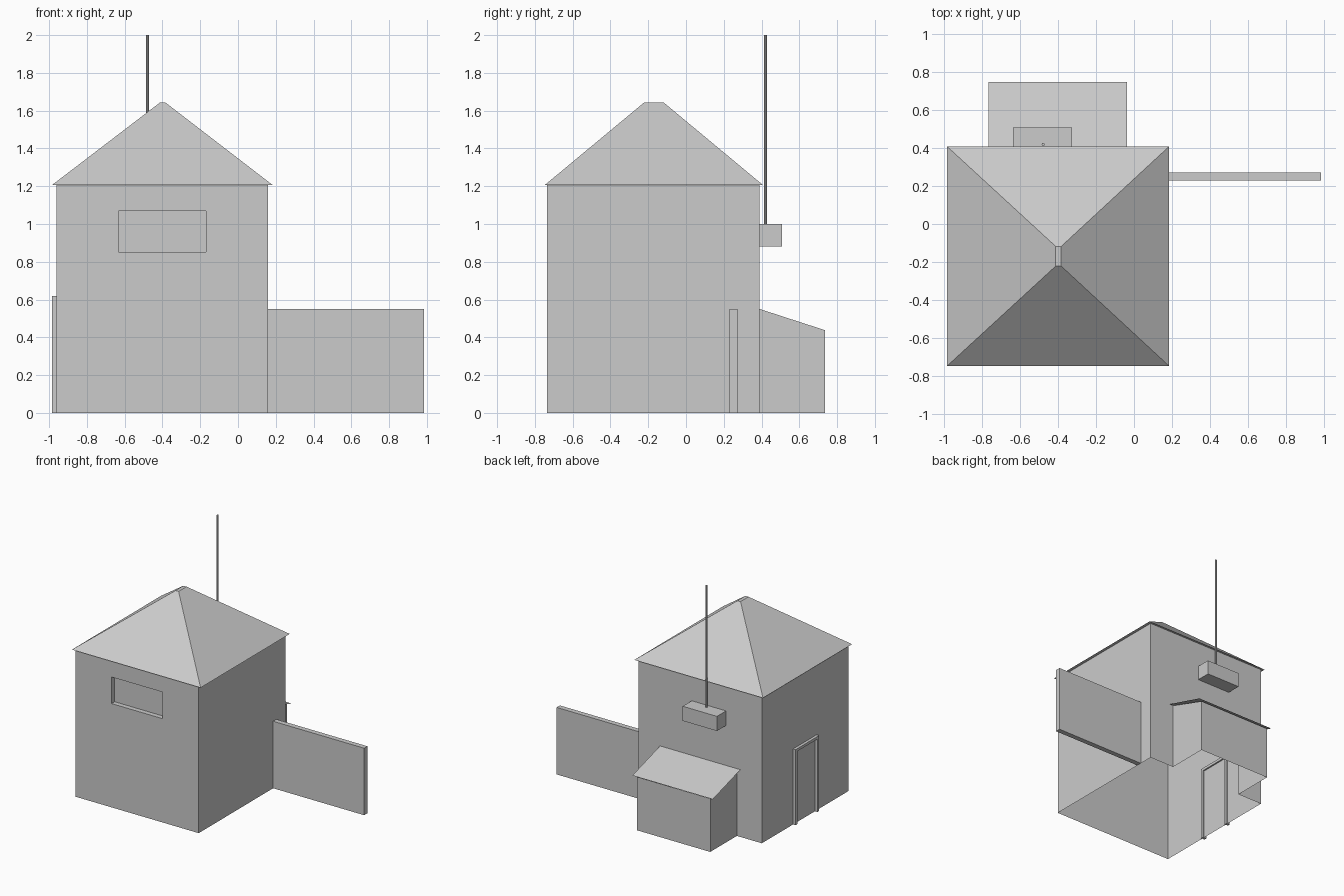
import bpy
import bmesh
import math

if "Cube" in bpy.data.objects:
    bpy.data.objects.remove(bpy.data.objects["Cube"])

X0, X1, Y0, Y1, TOP = -0.962, 0.158, -0.735, 0.39, 1.206


def make_mesh(name, quads):
    """Object from a list of polygons, welded, normals made consistent."""
    bm = bmesh.new()
    for q in quads:
        bm.faces.new([bm.verts.new(p) for p in q])
    bmesh.ops.remove_doubles(bm, verts=bm.verts, dist=1e-4)
    bmesh.ops.recalc_face_normals(bm, faces=bm.faces)
    me = bpy.data.meshes.new(name)
    bm.to_mesh(me)
    bm.free()
    ob = bpy.data.objects.new(name, me)
    bpy.context.collection.objects.link(ob)
    return ob


def box(name, x, y, z):
    bpy.ops.mesh.primitive_cube_add(
        size=1, location=((x[0] + x[1]) / 2, (y[0] + y[1]) / 2, (z[0] + z[1]) / 2))
    ob = bpy.context.object
    ob.name = name
    ob.scale = (x[1] - x[0], y[1] - y[0], z[1] - z[0])
    return ob


def rect_xz(x0, x1, z0, z1, y):
    return [(x0, y, z0), (x1, y, z0), (x1, y, z1), (x0, y, z1)]


def rect_xy(x0, x1, y0, y1, z):
    return [(x0, y0, z), (x1, y0, z), (x1, y1, z), (x0, y1, z)]


def ring(a, b):
    """Quads joining two four-point loops."""
    return [[a[i], a[(i + 1) % 4], b[(i + 1) % 4], b[i]] for i in range(4)]


# Tower walls: open underneath, recessed front window, opening into the lean-to
LX0, LX1, LY = -0.735, -0.07, 0.735
front = rect_xz(X0, X1, 0, TOP, Y0)
win = rect_xz(-0.633, -0.17, 0.852, 1.07, Y0)
pane = [(x, y + 0.04, z) for x, y, z in win]
back = rect_xz(X0, X1, 0, TOP, Y1)
hole = rect_xz(LX0, LX1, 0, 0.55, Y1)
walls = ring(front, win) + ring(win, pane) + [pane]
walls += ring(back, hole)[1:]
for x in (X0, X1):
    walls.append([(x, Y0, 0), (x, Y1, 0), (x, Y1, TOP), (x, Y0, TOP)])

# Lean-to walls
for x in (LX0, LX1):
    walls.append([(x, Y1, 0), (x, LY, 0), (x, LY, 0.438), (x, Y1, 0.55)])
walls.append(rect_xz(LX0, LX1, 0, 0.438, LY))
make_mesh("walls", walls)

# Hipped roof with narrow soffit and small flat top
wall_top = rect_xy(X0, X1, Y0, Y1, TOP)
eaves = rect_xy(-0.985, 0.184, -0.748, 0.408, TOP)
cap = rect_xy(-0.413, -0.384, -0.222, -0.118, 1.643)
make_mesh("main_roof", ring(wall_top, eaves) + ring(eaves, cap) + [cap])

# Lean-to roof sheet
make_mesh("lean_to_roof", [[(-0.767, Y1, 0.552), (-0.037, Y1, 0.552),
                            (-0.037, 0.748, 0.446), (-0.767, 0.748, 0.446)]])

# Side fence wall
box("fence_wall", (X1, 0.985), (0.23, 0.272), (0, 0.55))

# Door frame on the left wall
DX, D0, D1, W = (-0.985, -0.95), -0.32, -0.015, 0.022
box("door_jamb_front", DX, (D0, D0 + W), (0, 0.62))
box("door_jamb_back", DX, (D1 - W, D1), (0, 0.62))
box("door_lintel", DX, (D0 + W, D1 - W), (0.62 - W, 0.62))

# Mast with its bracket box on the back wall
box("mast_box", (-0.637, -0.326), (Y1, 0.508), (0.88, 1.0))
bpy.ops.mesh.primitive_cylinder_add(vertices=8, radius=0.008, depth=1.0,
                                    location=(-0.479, 0.42, 1.5))
bpy.context.object.name = "mast"
